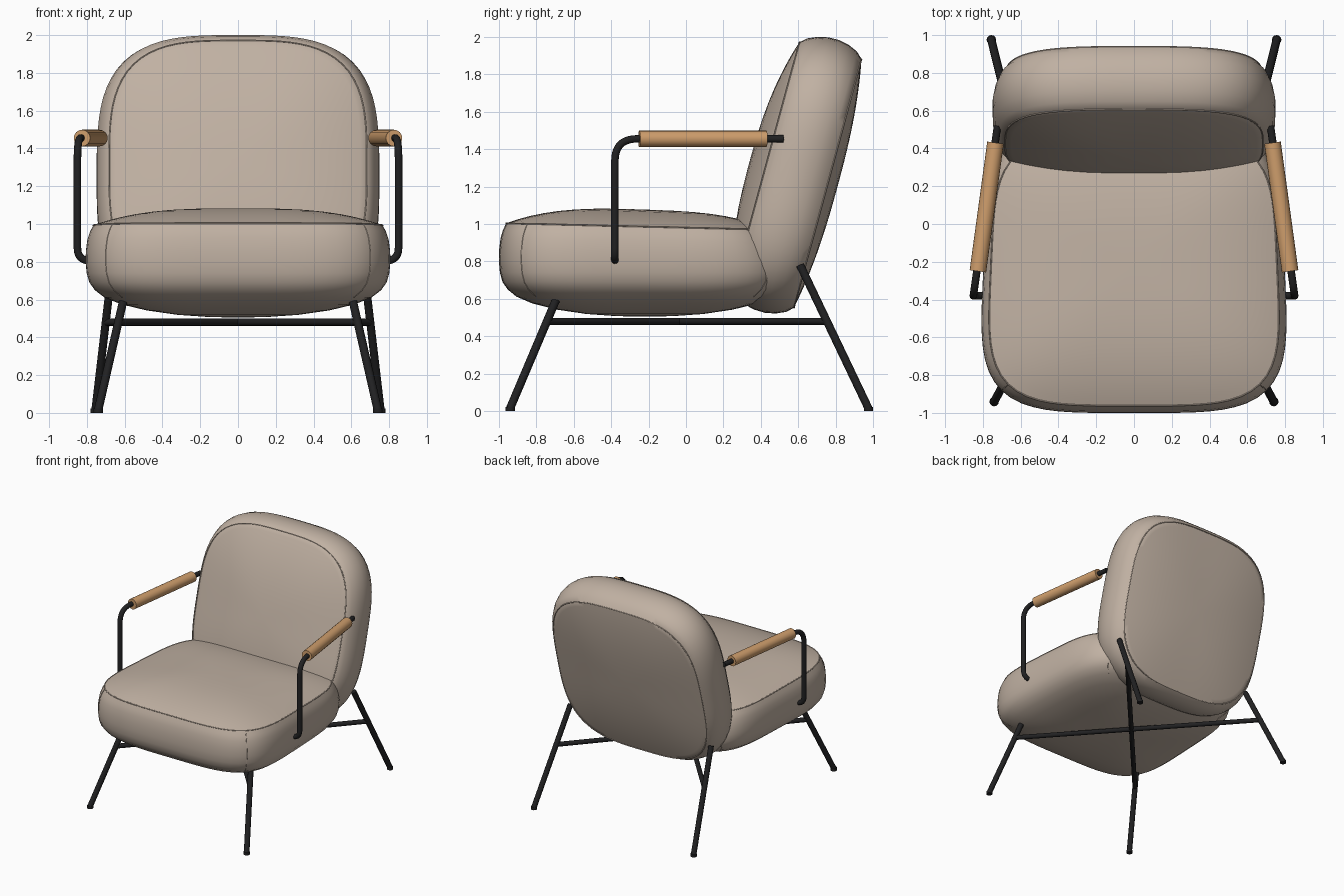
import bpy, math
from mathutils import Vector, Matrix

cube = bpy.data.objects.get("Cube")
if cube:
    bpy.data.objects.remove(cube, do_unlink=True)


def material(name, rgb, rough):
    m = bpy.data.materials.new(name)
    m.use_nodes = True
    m.diffuse_color = (*rgb, 1)
    node = m.node_tree.nodes["Principled BSDF"]
    node.inputs["Base Color"].default_value = (*rgb, 1)
    node.inputs["Roughness"].default_value = rough
    return m


FABRIC = material("beige fabric", (0.53, 0.44, 0.365), 0.8)
WOOD = material("light wood", (0.62, 0.34, 0.15), 0.5)
METAL = material("black metal", (0.015, 0.015, 0.016), 0.5)
SEGMENTS = 96


def finish(obj, mat, angle=35):
    obj.data.materials.clear()
    obj.data.materials.append(mat)
    bpy.ops.object.select_all(action="DESELECT")
    obj.select_set(True)
    bpy.context.view_layer.objects.active = obj
    if obj.type == "CURVE":
        bpy.ops.object.convert(target="MESH")
        obj = bpy.context.view_layer.objects.active
    bpy.ops.object.shade_smooth_by_angle(angle=math.radians(angle))
    return obj


def tube(name, points, radius, mat, closed=False, sides=4):
    """Round tube along a path of points."""
    curve = bpy.data.curves.new(name, "CURVE")
    curve.dimensions = "3D"
    curve.bevel_depth = radius
    curve.bevel_resolution = sides
    curve.use_fill_caps = True
    spline = curve.splines.new("POLY")
    spline.points.add(len(points) - 1)
    for p, co in zip(spline.points, points):
        p.co = (*co, 1)
    spline.use_cyclic_u = closed
    obj = bpy.data.objects.new(name, curve)
    bpy.context.collection.objects.link(obj)
    return finish(obj, mat)


def rounded(points, cuts, steps=10):
    """Replace the inner corners of a path with smooth bends."""
    pts = [Vector(p) for p in points]
    path = [pts[0]]
    for a, b, c, cut in zip(pts, pts[1:], pts[2:], cuts):
        p = b + (a - b).normalized() * cut
        q = b + (c - b).normalized() * cut
        for i in range(steps + 1):
            t = i / steps
            path.append(p * (1 - t) ** 2 + b * 2 * t * (1 - t) + q * t * t)
    return path + [pts[-1]]


def dome(edge, depth, bulge, power):
    """Rings of a swelling panel, from near its middle out to its seam."""
    steps = [0.04, 0.2, 0.36, 0.5, 0.62, 0.73, 0.82, 0.89, 0.95, 1]
    return [(s * edge, depth + bulge * (1 - s ** power)) for s in steps]


def cushion(name, profile, place, power):
    """Loft rounded-square rings of (scale, depth); place() puts them in space."""
    rings = []
    for scale, depth in profile:
        ring = []
        for i in range(SEGMENTS):
            a = 2 * math.pi * i / SEGMENTS
            c, s = math.cos(a), math.sin(a)
            r = (abs(c) ** power + abs(s) ** power) ** (-1 / power)
            ring.append(place(c * r, s * r, scale, depth))
        rings.append(ring)
    verts = [v for ring in rings for v in ring]
    faces = []
    for k in range(len(rings) - 1):
        for i in range(SEGMENTS):
            j = (i + 1) % SEGMENTS
            a, b = k * SEGMENTS, (k + 1) * SEGMENTS
            faces.append((a + i, b + i, b + j, a + j))
    faces.append(tuple(range(SEGMENTS)))
    faces.append(tuple(reversed(range(len(verts) - SEGMENTS, len(verts)))))
    mesh = bpy.data.meshes.new(name)
    mesh.from_pydata(verts, [], faces)
    mesh.update()
    obj = bpy.data.objects.new(name, mesh)
    bpy.context.collection.objects.link(obj)
    finish(obj, FABRIC)
    return rings


# Seat cushion: domed top, bulging band, rounded belly
def place_seat(x, y, scale, z):
    half_width = 0.815 * (1 - 0.045 * (y * scale + 0.5))
    py = -0.22 + 0.78 * y * scale
    upper = max(0, z - 0.75)
    py -= 0.25 * upper * max(0, y * scale) ** 2
    return Vector((half_width * x * scale, py, z - 0.1 * upper * (py + 0.6)))


seat_top = dome(0.95, 0.995, 0.095, 3)
seat_side = [(0.972, 0.96), (0.988, 0.92), (0.998, 0.86), (1, 0.8), (0.993, 0.74),
             (0.975, 0.69), (0.94, 0.65), (0.88, 0.612), (0.77, 0.575), (0.6, 0.542),
             (0.4, 0.519), (0.2, 0.508), (0.04, 0.505)]
rings = cushion("seat_cushion", seat_top + seat_side, place_seat, 4.2)
seam = len(seat_top) - 1
tube("seat_top_piping", rings[seam], 0.004, FABRIC, True, 2)
for k, label in enumerate(("back_left", "back_right", "front_right", "front_left")):
    corner = SEGMENTS // 8 + k * SEGMENTS // 4
    tube("seat_corner_seam_" + label,
         [r[corner] for r in rings[seam:seam + 9]], 0.003, FABRIC, False, 2)

# Backrest cushion: thick rounded slab leaning backward
TILT = Matrix.Rotation(math.radians(-15.2), 3, "X")


def place_back(x, u, scale, depth):
    return TILT @ Vector((0.75 * x * scale, 0.24 + depth, 1.373 + 0.757 * u * scale))


front = dome(0.91, -0.172, -0.09, 2.5)
band = [(0.95, -0.137), (0.98, -0.085), (0.996, -0.03), (0.998, 0.03),
        (0.983, 0.085), (0.953, 0.137)]
rear = dome(0.91, 0.172, 0.055, 2.5)[::-1]
rings = cushion("backrest_cushion", front + band + rear, place_back, 3.3)
tube("backrest_front_piping", rings[len(front) - 1], 0.004, FABRIC, True, 2)
tube("backrest_rear_piping", rings[len(front) + len(band)], 0.004, FABRIC, True, 2)

# Face the cushions outward
for name in ("seat_cushion", "backrest_cushion"):
    obj = bpy.data.objects[name]
    bpy.context.view_layer.objects.active = obj
    bpy.ops.object.mode_set(mode="EDIT")
    bpy.ops.mesh.select_all(action="SELECT")
    bpy.ops.mesh.normals_make_consistent(inside=False)
    bpy.ops.object.mode_set(mode="OBJECT")

# Legs, feet, arms and arm sleeves on both sides
for side, label in ((1, "left"), (-1, "right")):
    legs = {"front": ((0.74, -0.94, 0.015), (0.605, -0.69, 0.605)),
            "back": ((0.755, 0.975, 0.015), (0.665, 0.61, 0.78))}
    for end, points in legs.items():
        path = [Vector((side * x, y, z)) for x, y, z in points]
        tube(f"{end}_leg_{label}", path, 0.022, METAL)
        x, y, z = path[0]
        tube(f"{end}_foot_{label}", [(x, y, 0), (x, y, 0.022)], 0.025, METAL)

    arm = [(0.77, -0.38, 0.805), (0.85, -0.38, 0.805),
           (0.85, -0.38, 1.455), (0.722, 0.52, 1.455)]
    arm = [(side * x, y, z) for x, y, z in arm]
    tube("arm_tube_" + label, rounded(arm, (0.07, 0.12)), 0.02, METAL)
    tube("arm_sleeve_" + label,
         [(side * 0.826, -0.25, 1.455), (side * 0.733, 0.43, 1.455)], 0.044, WOOD, sides=6)

    # Diagonal stretcher from a front leg to the opposite back leg
    tube("cross_stretcher_" + label,
         [(side * 0.635, -0.745, 0.48), (-side * 0.70, 0.75, 0.48)], 0.019, METAL)
